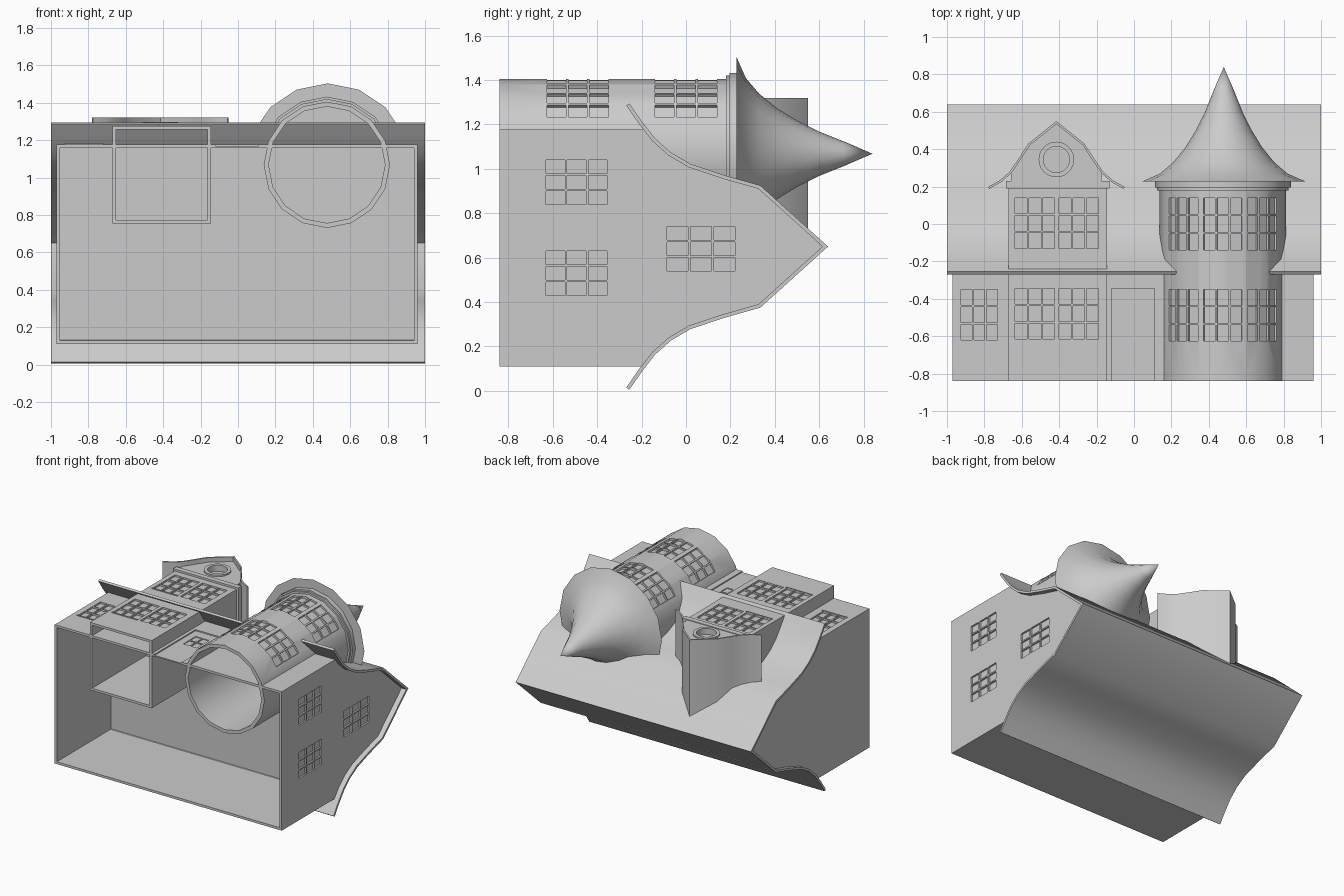
import bpy, bmesh, math
from mathutils import Vector

if "Cube" in bpy.data.objects:
    bpy.data.objects.remove(bpy.data.objects["Cube"], do_unlink=True)

grey = bpy.data.materials.new("plain grey")
grey.use_nodes = True
COLOUR = (0.6, 0.6, 0.6, 1)
grey.diffuse_color = COLOUR
grey.node_tree.nodes["Principled BSDF"].inputs["Base Color"].default_value = COLOUR


# The house lies on its back: y is house height, z points out of its facade
def along_x(u, v, w): return Vector((w, u, v))
def along_z(u, v, w): return Vector((u, v, w))
def round_tower(deg, y, r):
    a = math.radians(deg)
    return Vector((TX + r * math.sin(a), y, TZ + r * math.cos(a)))


def finish(name, bm, smooth=False):
    bmesh.ops.recalc_face_normals(bm, faces=bm.faces[:])
    me = bpy.data.meshes.new(name)
    bm.to_mesh(me)
    bm.free()
    me.materials.append(grey)
    ob = bpy.data.objects.new(name, me)
    bpy.context.collection.objects.link(ob)
    if smooth:
        smooth_object(ob)
    return ob


def smooth_object(ob):
    bpy.ops.object.select_all(action='DESELECT')
    ob.select_set(True)
    bpy.context.view_layer.objects.active = ob
    bpy.ops.object.shade_smooth_by_angle(angle=math.radians(30))


def add_prism(bm, pts, f, w0, w1):
    a = [bm.verts.new(f(u, v, w0)) for u, v in pts]
    b = [bm.verts.new(f(u, v, w1)) for u, v in pts]
    bm.faces.new(a)
    bm.faces.new(b[::-1])
    for i in range(len(a)):
        j = (i + 1) % len(a)
        bm.faces.new((a[i], b[i], b[j], a[j]))


def rect(u0, u1, v0, v1):
    return [(u0, v0), (u1, v0), (u1, v1), (u0, v1)]


def prism(name, pts, f, w0, w1, smooth=False):
    bm = bmesh.new()
    add_prism(bm, pts, f, w0, w1)
    return finish(name, bm, smooth)


def lathe(name, profile, centre, axis, segs, smooth=True):
    """Revolve a closed (radius, height) profile around the y or z axis."""
    bm = bmesh.new()
    rings = []
    for k in range(segs):
        t = 2 * math.pi * k / segs
        c, s = math.cos(t), math.sin(t)
        ring = []
        for r, h in profile:
            p = (r * c, h, r * s) if axis == 'y' else (r * c, r * s, h)
            ring.append(bm.verts.new(Vector(p) + Vector(centre)))
        rings.append(ring)
    n = len(profile)
    for k in range(segs):
        a, b = rings[k], rings[(k + 1) % segs]
        for i in range(n):
            j = (i + 1) % n
            bm.faces.new((a[i], a[j], b[j], b[i]))
    bmesh.ops.remove_doubles(bm, verts=bm.verts[:], dist=1e-5)
    return finish(name, bm, smooth)


def offset(pts, d):
    """Shift an open polyline sideways by d, with mitred corners."""
    out = []
    for i, p in enumerate(pts):
        p = Vector(p)
        segs = []
        if i > 0:
            segs.append((p - Vector(pts[i - 1])).normalized())
        if i < len(pts) - 1:
            segs.append((Vector(pts[i + 1]) - p).normalized())
        ns = [Vector((s.y, -s.x)) for s in segs]
        m = sum(ns, Vector((0, 0))).normalized()
        q = p + m * d / m.dot(ns[0])
        out.append((q.x, q.y))
    return out


def cut(ob, blocks):
    """Subtract (points, mapping, w0, w1) prisms from an object."""
    bm = bmesh.new()
    for b in blocks:
        add_prism(bm, *b)
    cutter = finish("cutter", bm)
    cutter.hide_render = True
    mod = ob.modifiers.new("cut", 'BOOLEAN')
    mod.operation = 'DIFFERENCE'
    mod.solver = 'EXACT'
    mod.object = cutter
    bpy.ops.object.select_all(action='DESELECT')
    ob.select_set(True)
    bpy.context.view_layer.objects.active = ob
    bpy.ops.object.modifier_apply(modifier="cut")
    bpy.data.objects.remove(cutter, do_unlink=True)


def panes(u0, u1, v0, v1, f, w0, w1, cols=3, rows=3, gu=0.01, gv=0.01):
    """Grid of recessed panes separated by glazing bars."""
    du, dv = (u1 - u0 + gu) / cols, (v1 - v0 + gv) / rows
    return [(rect(u0 + i * du, u0 + (i + 1) * du - gu,
                  v0 + j * dv, v0 + (j + 1) * dv - gv), f, w0, w1)
            for i in range(cols) for j in range(rows)]


# Main roof: curved gambrel sheet, mirrored about the ridge
MID = 0.65
half = [(-0.255, 1.295), (-0.2, 1.215), (-0.14, 1.138), (-0.07, 1.075), (0.02, 1.022),
        (0.17, 0.972), (0.335, 0.925), (0.64, MID)]
roof = half + [(y, 2 * MID - z) for y, z in half[-2::-1]]
prism("main_roof", roof + offset(roof, 0.017)[::-1], along_x, -1, 1, True)

# House body: gabled prism, hollow and open at the base
FRONT, BACK, LEFT, RIGHT = 1.177, 0.11, 0.96, -0.97
under = [p for p in offset(roof, 0.015) if 0.14 < p[1] < 1.16]
wall = [(-0.84, FRONT), (-0.185, FRONT)] + under + [(-0.185, BACK), (-0.84, BACK)]
body = prism("house_body", wall, along_x, RIGHT, LEFT)
T = 0.018
cut(body, [(rect(-0.9, -0.185, BACK + T, FRONT - T), along_x, RIGHT + T, LEFT - T)])
cut(body, [(rect(-0.12, 0.11, -0.9, -0.345), along_z, FRONT - 0.009, 1.3)])
D = 0.013
openings = panes(-0.925, -0.73, -0.62, -0.35, along_z, FRONT - D, 1.3)
openings += panes(-0.065, 0.05, -0.57, -0.42, along_z, FRONT - 0.015, 1.3, 2, 2)
for u0, u1, v0, v1 in [(-0.63, -0.355, 0.84, 1.04), (-0.63, -0.355, 0.43, 0.63),
                       (-0.085, 0.22, 0.54, 0.74)]:
    openings += panes(u0, u1, v0, v1, along_x, LEFT - D, 1.1)
cut(body, openings)

# Square bay, hollow, with two storeys of paired windows
bay = prism("bay", rect(-0.67, -0.145, -0.84, 0.2), along_z, 0.755, 1.275)
cut(bay, [(rect(-0.67 + T, -0.145 - T, -0.9, 0.17), along_z, 0.755 + T, 1.275 - T)])
openings = []
sills = [(-0.93, -0.72, -0.63, FRONT)]
for v0, v1 in [(-0.615, -0.345), (-0.13, 0.14)]:
    for u0, u1 in [(-0.635, -0.425), (-0.4, -0.19)]:
        openings += panes(u0, u1, v0, v1, along_z, 1.275 - D, 1.4)
    sills.append((-0.64, -0.42, v0 - 0.009, 1.275))
cut(bay, openings)
for u0, u1, v, z in sills:
    prism("window_sill", rect(u0, u1, v, v + 0.008), along_z, z - 0.01, z + 0.006)
prism("bay_cornice", rect(-0.685, -0.13, 0.19, 0.23), along_z, 0.745, 1.29)

# Dormer: bell-shaped roof sheet over a gable wall with a round window
DX = -0.415
side = [(-0.365, 0.198), (-0.3, 0.235), (-0.25, 0.28), (-0.205, 0.345), (-0.15, 0.43), (0, 0.55)]
bell = [(DX + x, y) for x, y in side] + [(DX - x, y) for x, y in side[-2::-1]]
prism("dormer_roof", bell + offset(bell, 0.012)[::-1], along_z, 0.7, 1.32, True)
inner = [p for p in offset(bell, 0.01) if abs(p[0] - DX) < 0.27]
gable = prism("dormer_gable", [(inner[0][0], 0.21)] + inner + [(inner[-1][0], 0.21)],
              along_z, 0.7, 1.285)
circle = [(DX + 0.07 * math.cos(math.pi * k / 12), 0.345 + 0.07 * math.sin(math.pi * k / 12))
          for k in range(24)]
cut(gable, [(circle, along_z, 1.25, 1.4)])
lathe("round_window_frame", [(0.07, -0.01), (0.07, 0.012), (0.095, 0.012), (0.095, -0.01)],
      (DX, 0.345, 1.285), 'z', 24)

# Round tower: hollow tube with curved three-part windows on both storeys
TX, TZ, R = 0.475, 1.068, 0.3375
tower = lathe("tower", [(0, 0.16), (R - 0.026, 0.16), (R - 0.026, -0.84),
                        (R, -0.84), (R, 0.2), (0, 0.2)], (TX, 0, TZ), 'y', 16, False)
openings = []
for v0, v1 in [(-0.625, -0.35), (-0.14, 0.14)]:
    for a0, a1 in [(-60, -23), (-18, 18), (23, 60)]:
        openings += panes(a0, a1, v0, v1, round_tower, 0.319, 0.4, gu=2)
cut(tower, openings)
smooth_object(tower)
lathe("tower_cornice", [(0, 0.18), (0.352, 0.18), (0.352, 0.195), (0.364, 0.195),
                        (0.364, 0.235), (0, 0.235)], (TX, 0, TZ), 'y', 16)

# Tower spire: flared cone
lathe("tower_spire", [(0, 0.23), (0.435, 0.228), (0.34, 0.27), (0.27, 0.33), (0.205, 0.41),
                      (0.15, 0.5), (0.1, 0.6), (0.056, 0.71), (0, 0.84)],
      (TX + 0.005, 0, TZ), 'y', 16)
